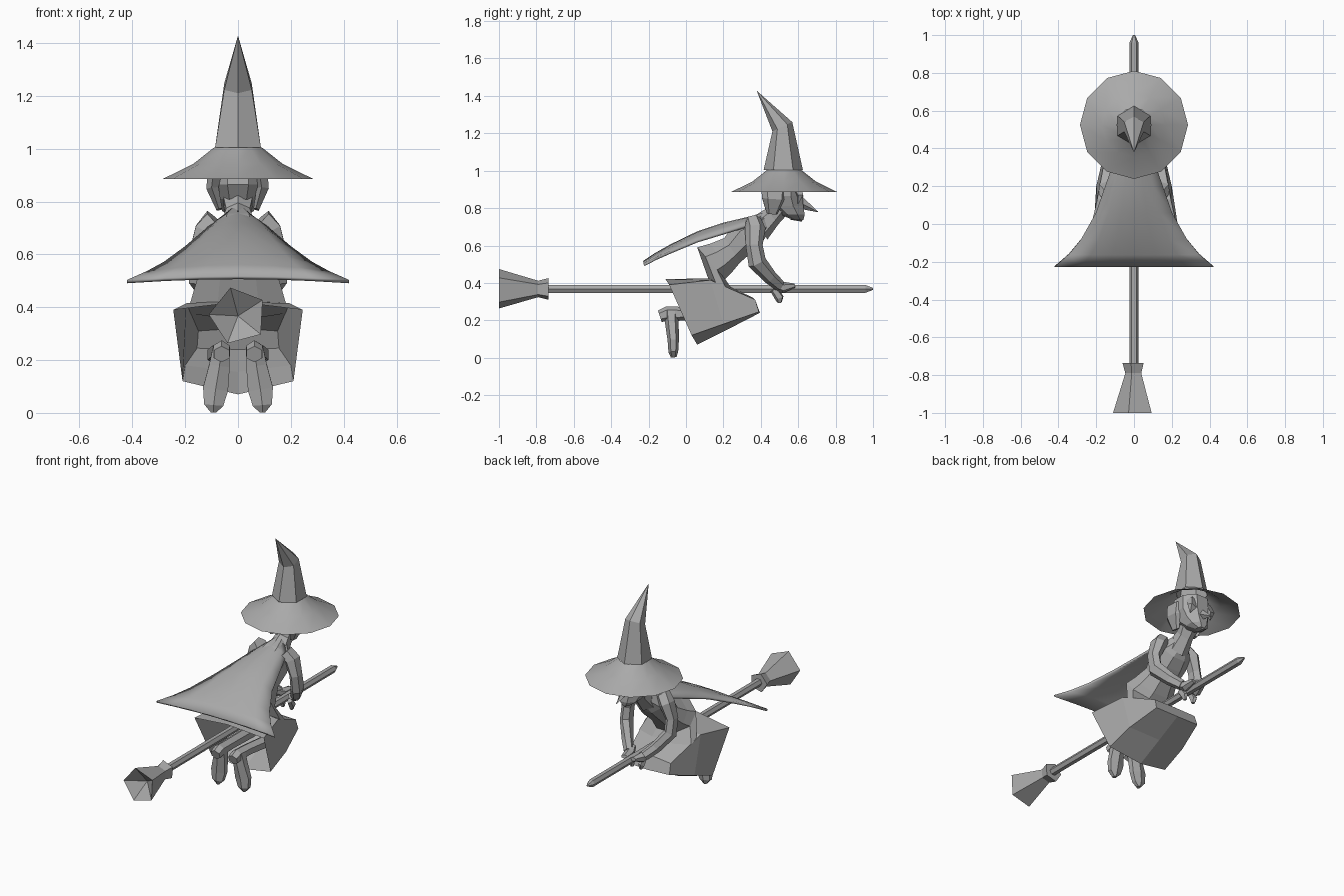
import bpy, bmesh, math
from mathutils import Vector

cube = bpy.data.objects.get("Cube")
if cube:
    bpy.data.objects.remove(cube)

GREY = (0.4, 0.4, 0.4, 1)
mat = bpy.data.materials.new("plain grey")
mat.use_nodes = True
mat.diffuse_color = GREY
mat.node_tree.nodes["Principled BSDF"].inputs["Base Color"].default_value = GREY


def loft(name, rings, cap=(True, True), closed=True, smooth=False):
    """Skin a list of equal rings of points."""
    bm = bmesh.new()
    vs = [[bm.verts.new(p) for p in r] for r in rings]
    n = len(rings[0])
    for a, b in zip(vs, vs[1:]):
        for i in range(n if closed else n - 1):
            j = (i + 1) % n
            bm.faces.new((a[i], a[j], b[j], b[i]))
    for ring, wanted in ((vs[0], cap[0]), (vs[-1], cap[1])):
        if wanted:
            bm.faces.new(ring)
    bmesh.ops.remove_doubles(bm, verts=bm.verts[:], dist=0.0005)
    bmesh.ops.recalc_face_normals(bm, faces=bm.faces[:])
    me = bpy.data.meshes.new(name)
    bm.to_mesh(me)
    bm.free()
    me.materials.append(mat)
    ob = bpy.data.objects.new(name, me)
    bpy.context.collection.objects.link(ob)
    if smooth:
        me.shade_smooth()
    return ob


def oval(c, u, v, n=6, turn=0.0):
    """Ring around c spanned by the half axes u and v."""
    c, u, v = Vector(c), Vector(u), Vector(v)
    angles = [math.radians(turn) + math.tau * i / n for i in range(n)]
    return [c + u * math.cos(a) + v * math.sin(a) for a in angles]


def profile(name, sections, n=8, turn=22.5):
    """Body loft from (back yz, front yz, half width) sections."""
    rings = []
    for back, front, w in sections:
        b, f = Vector((0, *back)), Vector((0, *front))
        k = 1 / math.cos(math.pi / n)
        rings.append(oval((b + f) / 2, (w * k, 0, 0), (f - b) / 2 * k, n, turn))
    return loft(name, rings)


def limb(name, path, sides=6, turn=30):
    """Tube along (point, half width, half depth) stations."""
    pts = [Vector(p[0]) for p in path]
    rings = []
    for i, (_, w, d) in enumerate(path):
        t = (pts[min(i + 1, len(pts) - 1)] - pts[max(i - 1, 0)]).normalized()
        u = (Vector((1, 0, 0)) - t * t.x).normalized()
        rings.append(oval(pts[i], u * w, t.cross(u) * d, sides, turn))
    return loft(name, rings)


def y_ring(y, z, r, n, turn):
    return oval((0, y, z), (r, 0, 0), (0, 0, r), n, turn)


def z_ring(y, z, rx, ry, n, turn=90.0, tilt=0.0):
    return oval((0, y, z), (rx, 0, 0), (0, ry, tilt), n, turn)


# Broom: handle with pointed end, bristles with hollow end
loft("broom_handle", [y_ring(y, .368, r, 6, 0) for y, r in
                      ((-.76, .024), (.96, .024), (1, .006))])
loft("broom_bristles", [y_ring(y, .367, r, 5, 105) for y, r in
                        ((-.92, .001), (-1, .111), (-.79, .046), (-.735, .061))])

# Hat: flared brim and bent crown
loft("hat_brim", [z_ring(.525, z, r, r, 12) for z, r in
                  ((.885, .286), (.942, .17), (1.005, .09))],
     cap=(False, False), smooth=True)
loft("hat_crown", [z_ring(.52, 1.004, .1, .105, 6),
                   z_ring(.515, 1.235, .06, .053, 6, tilt=.025),
                   z_ring(.38, 1.425, .001, .001, 6)], cap=(False, False))

# Head with jaw, pointed nose and hair
loft("head", [z_ring(y, z, w, d, 8, 22.5) for y, z, w, d in
              ((.60, .737, .025, .03), (.57, .765, .065, .07), (.535, .81, .085, .10),
               (.515, .865, .105, .118), (.52, .95, .105, .11))])
limb("nose", [((0, .60, .835), .032, .035), ((0, .65, .808), .018, .02),
              ((0, .705, .78), .002, .002)], 4, 0)
limb("chin", [((0, .57, .765), .035, .03), ((0, .625, .742), .018, .016)], 5)
for side, s in (("left", 1), ("right", -1)):
    limb(side + "_hair", [((s * .085, .47, .92), .03, .07), ((s * .095, .47, .85), .025, .065),
                          ((s * .07, .46, .77), .012, .03)], 5)
    limb(side + "_fringe", [((s * .05, .59, .91), .04, .03),
                            ((s * .07, .61, .865), .03, .02),
                            ((s * .075, .6, .825), .003, .003)], 4)

# Body: hunched torso and neck
profile("torso", [((.12, .42), (.25, .36), .185), ((.06, .59), (.21, .42), .145),
                  ((.13, .61), (.24, .45), .125), ((.205, .64), (.29, .51), .10),
                  ((.26, .72), (.36, .57), .115), ((.34, .755), (.41, .62), .10),
                  ((.41, .775), (.44, .67), .055)])
profile("neck", [((.37, .75), (.43, .64), .06), ((.43, .79), (.49, .72), .045),
                 ((.45, .85), (.56, .80), .06)], 6, 30)


# Skirt: tube folded over the seat, open at the back
def skirt_ring(half):
    return [Vector(p) for p in half] + [Vector((-x, y, z)) for x, y, z in half[-2:0:-1]]


loft("skirt", [skirt_ring(h) for h in (
    [(0, -.11, .42), (.245, -.09, .39), (.21, .03, .12), (0, .06, .07)],
    [(0, .14, .425), (.195, .13, .415), (.2, .20, .18), (0, .23, .155)],
    [(0, .36, .32), (.15, .37, .31), (.155, .39, .245), (0, .395, .24)])],
    cap=(False, True))

# Limbs, built for both sides
for side, s in (("left", 1), ("right", -1)):
    limb(side + "_arm", [((s * .085, .36, .73), .05, .045), ((s * .125, .37, .69), .045, .055),
                         ((s * .155, .365, .60), .035, .045),
                         ((s * .155, .38, .51), .036, .05), ((s * .10, .45, .43), .033, .038),
                         ((s * .055, .50, .385), .03, .032)])
    limb(side + "_hand", [((s * .06, .46, .40), .025, .02), ((s * .042, .515, .375), .032, .032),
                          ((s * .03, .58, .385), .022, .012)])
    limb(side + "_thumb", [((s * .04, .47, .365), .016, .022), ((s * .035, .50, .32), .018, .025),
                           ((s * .03, .50, .295), .01, .012)], 5)
    limb(side + "_leg", [((s * .08, .24, .22), .04, .04), ((s * .065, .0, .235), .038, .036),
                         ((s * .062, -.10, .235), .036, .04),
                         ((s * .062, -.14, .222), .034, .032)])
    limb(side + "_shoe", [((s * .063, -.08, .25), .036, .04), ((s * .07, -.075, .18), .045, .036),
                          ((s * .085, -.068, .09), .055, .03),
                          ((s * .092, -.068, .03), .042, .026),
                          ((s * .092, -.066, .002), .012, .015)])

# Cape: drooping sheet streaming backwards
rows = []
for y, z, w, droop in ((.40, .765, .055, .03), (.34, .748, .10, .04), (.20, .715, .15, .05),
                       (.06, .668, .20, .045), (-.08, .60, .28, .035),
                       (-.16, .555, .345, .025), (-.225, .512, .42, .015)):
    rows.append([Vector((w * t, y, z - droop * t * t)) for t in
                 (-1, -.66, -.33, 0, .33, .66, 1)])
cape = loft("cape", rows, cap=(False, False), closed=False, smooth=True)
thick = cape.modifiers.new("thickness", "SOLIDIFY")
thick.thickness = .014
thick.offset = 0
thick.use_even_offset = True
